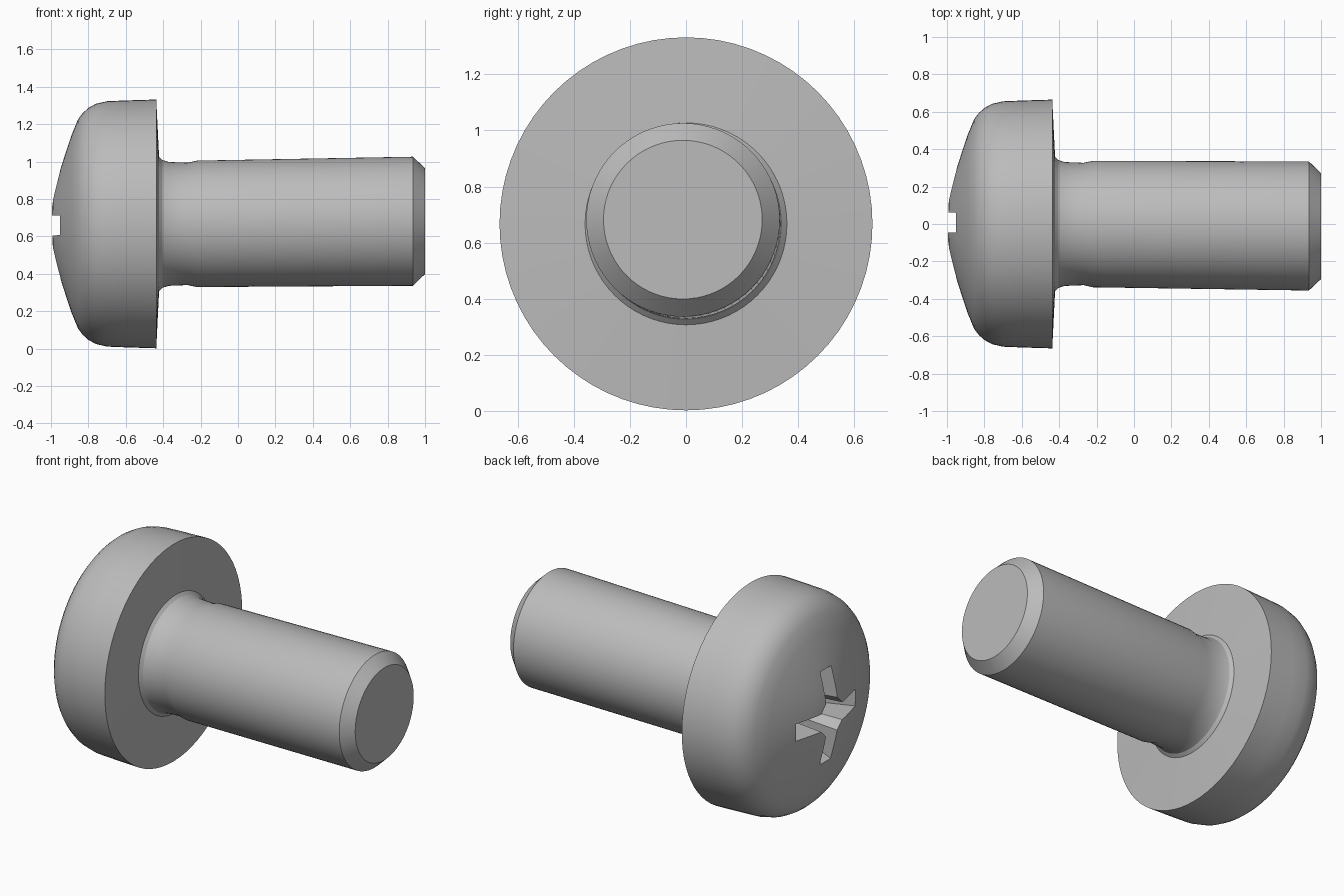
import bpy, bmesh, math

if "Cube" in bpy.data.objects:
    bpy.data.objects.remove(bpy.data.objects["Cube"])

AXIS_Z = 0.667
steel = bpy.data.materials.new("steel grey")
steel.diffuse_color = (0.5, 0.5, 0.5, 1)
steel.use_nodes = True
steel.node_tree.nodes["Principled BSDF"].inputs["Base Color"].default_value = steel.diffuse_color


def make_object(name, bm):
    bmesh.ops.recalc_face_normals(bm, faces=bm.faces[:])
    mesh = bpy.data.meshes.new(name)
    bm.to_mesh(mesh)
    bm.free()
    obj = bpy.data.objects.new(name, mesh)
    bpy.context.collection.objects.link(obj)
    mesh.materials.append(steel)
    return obj


def loft(name, rings):
    """Skin matching rings of points and cap both ends."""
    bm = bmesh.new()
    loops = [[bm.verts.new(p) for p in ring] for ring in rings]
    n = len(loops[0])
    for a, b in zip(loops, loops[1:]):
        for i in range(n):
            j = (i + 1) % n
            bm.faces.new((a[i], a[j], b[j], b[i]))
    bm.faces.new(loops[0])
    bm.faces.new(loops[-1])
    return make_object(name, bm)


def circle(x, r, sides=72):
    # the shank leans very slightly off the head axis
    lean = max(0.0, x + 0.25)
    return [(x, r * math.cos(t) - 0.009 * lean, AXIS_Z + r * math.sin(t) + 0.012 * lean)
            for t in (2 * math.pi * i / sides for i in range(sides))]


def cross(x, length, half, fillet):
    """Four-armed outline with chamfered inner corners."""
    arm = [(length, -half), (length, half), (half + fillet, half), (half, half + fillet)]
    pts = []
    for k in range(4):
        c, s = round(math.cos(k * math.pi / 2)), round(math.sin(k * math.pi / 2))
        pts += [(x, 0.008 + c * u - s * v, AXIS_Z - 0.008 + s * u + c * v) for u, v in arm]
    return pts


# Domed head, undercut neck, shank and chamfered tip in one turned body
profile = [(-1.0, 0.03), (-0.997, 0.08), (-0.988, 0.14), (-0.97, 0.213), (-0.947, 0.3),
           (-0.92, 0.385), (-0.89, 0.475), (-0.855, 0.56), (-0.83, 0.593), (-0.8, 0.62),
           (-0.76, 0.642), (-0.7, 0.656), (-0.6, 0.66), (-0.437, 0.665),
           (-0.422, 0.36), (-0.405, 0.342), (-0.37, 0.331), (-0.27, 0.327),
           (-0.22, 0.338), (0.935, 0.345), (1.0, 0.283)]
screw = loft("screw_body", [circle(x, r) for x, r in profile])

# Tapered cross-shaped driver recess
cutter = loft("recess_cutter", [cross(-1.06, 0.315, 0.056, 0.05),
                                cross(-0.95, 0.285, 0.052, 0.045),
                                cross(-0.6, 0.13, 0.04, 0.03)])
cutter.hide_render = True
cutter.hide_set(True)
cut = screw.modifiers.new("driver_recess", 'BOOLEAN')
cut.operation = 'DIFFERENCE'
cut.solver = 'EXACT'
cut.object = cutter
bpy.context.view_layer.objects.active = screw
screw.select_set(True)
bpy.ops.object.modifier_apply(modifier=cut.name)
bpy.data.objects.remove(cutter)
bpy.ops.object.shade_smooth_by_angle(angle=math.radians(25))
